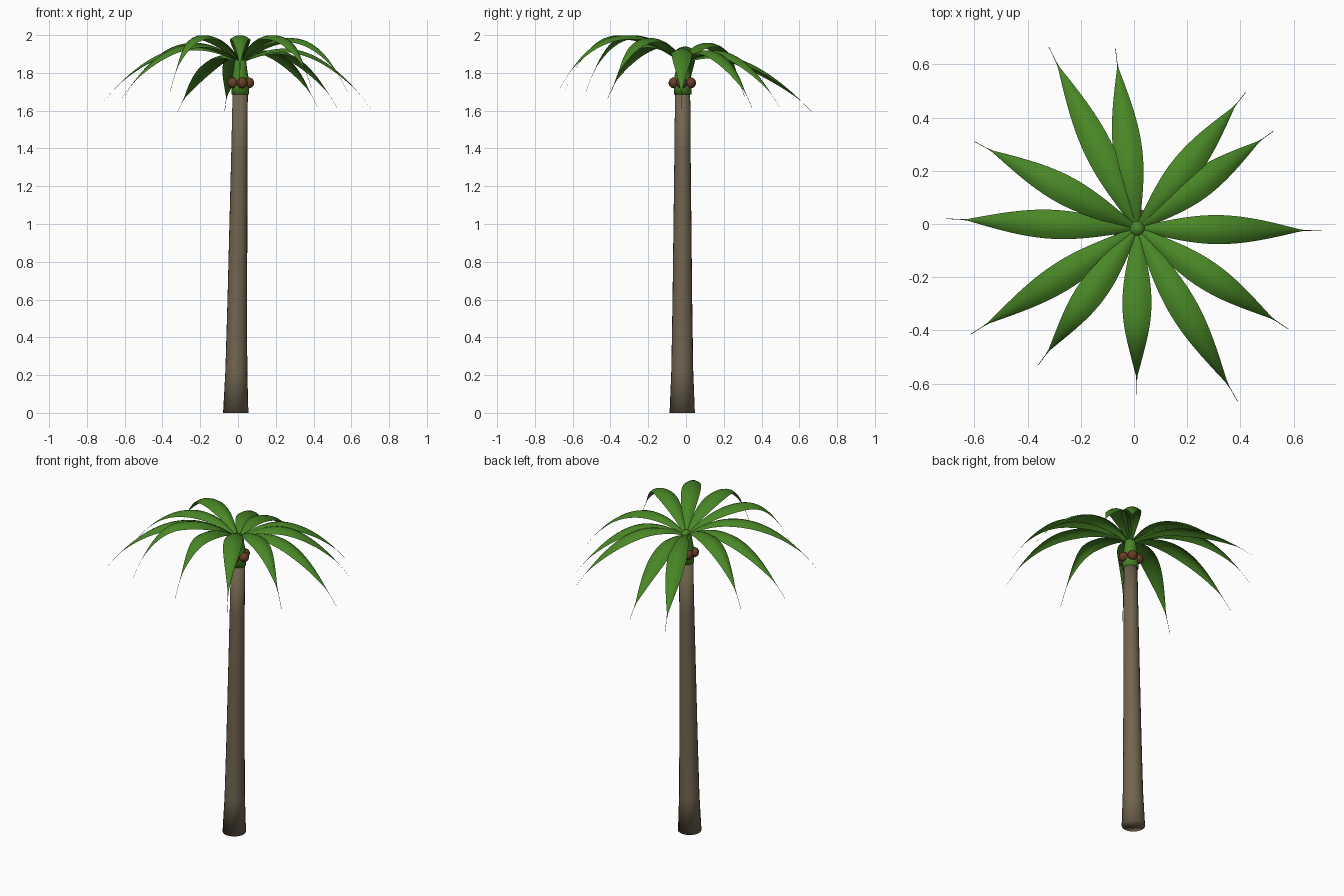
import bpy, bmesh, math
from mathutils import Vector

cube = bpy.data.objects.get("Cube")
if cube:
    bpy.data.objects.remove(cube, do_unlink=True)

CROWN = Vector((0.012, -0.018, 0))


def material(name, rgb):
    m = bpy.data.materials.new(name)
    m.use_nodes = True
    m.diffuse_color = (*rgb, 1)
    m.node_tree.nodes["Principled BSDF"].inputs["Base Color"].default_value = (*rgb, 1)
    return m


bark = material("bark_brown", (0.17, 0.13, 0.08))
leaf = material("leaf_green", (0.066, 0.24, 0.019))
husk = material("husk_brown", (0.14, 0.048, 0.022))


def finish(name, bm, mat):
    me = bpy.data.meshes.new(name)
    for f in bm.faces:
        f.smooth = True
    bm.to_mesh(me)
    bm.free()
    me.materials.append(mat)
    ob = bpy.data.objects.new(name, me)
    bpy.context.collection.objects.link(ob)


def skin(bm, rows, closed):
    """Join rows of points with quads."""
    rows = [[bm.verts.new(p) for p in row] for row in rows]
    n = len(rows[0])
    for a, b in zip(rows, rows[1:]):
        for i in range(n if closed else n - 1):
            j = (i + 1) % n
            bm.faces.new((a[i], a[j], b[j], b[i]))
    return rows


def lathe(name, rings, mat, sides=20):
    """Closed tube through rings of (centre, radius)."""
    bm = bmesh.new()
    rows = skin(bm, [[c + Vector((r * math.cos(a), r * math.sin(a), 0))
                      for a in (math.tau * k / sides for k in range(sides))]
                     for c, r in rings], True)
    bm.faces.new(rows[0][::-1])
    bm.faces.new(rows[-1])
    finish(name, bm, mat)


# Slightly leaning trunk with a flared foot
foot = Vector((-0.012, -0.02, 0))
lean = Vector((0.024, 0.002, 1.72))
profile = [(0, 0.067), (0.13, 0.058), (0.35, 0.052), (0.6, 0.047), (0.8, 0.043), (1, 0.04)]
lathe("trunk", [(foot + lean * t, r) for t, r in profile], bark)

# Green crown shaft ending in a rounded bud
shaft = [(1.685, 0.046), (1.73, 0.047), (1.78, 0.043), (1.82, 0.036),
         (1.85, 0.033), (1.872, 0.026), (1.884, 0.009)]
lathe("crown_shaft", [(CROWN + Vector((0, 0, z)), r) for z, r in shaft], leaf)

# Ring of five nuts
for k in range(5):
    a = math.radians(-6 + 72 * k)
    bm = bmesh.new()
    bmesh.ops.create_uvsphere(bm, u_segments=14, v_segments=9, radius=0.029)
    bmesh.ops.translate(bm, verts=bm.verts,
                        vec=CROWN + Vector((0.046 * math.cos(a), 0.046 * math.sin(a), 1.747)))
    finish(f"nut_{k + 1}", bm, husk)


def frond(name, tip_x, tip_y, tip_z, peak):
    """Arched leaf blade that rises to a peak, then droops to a thin point."""
    out = Vector((tip_x, tip_y, 0)) - CROWN
    reach = out.length
    out.normalize()
    side = Vector((-out.y, out.x, 0))
    base = 1.852
    crest = 0.18 + 1.4 * (peak - 1.89)
    power = 1.75 + 5 * (peak - 1.89)

    def height(r):
        if r < crest:
            return peak - (peak - base) * (1 - r / crest) ** 2
        return peak - (peak - tip_z) * ((r - crest) / (reach - crest)) ** power

    steps, rows = 26, []
    for i in range(steps + 1):
        r = 0.012 + (reach - 0.012) * i / steps
        slope = (height(r) - height(r - 0.004)) / 0.004
        up = (Vector((0, 0, 1)) - out * slope).normalized()
        s = min(1, r / (0.9 * reach))
        w = 0.053 * math.sin(math.pi * s) + 0.008 * (1 - s) ** 4 + 0.0011
        mid = CROWN + out * r + Vector((0, 0, height(r)))
        rows.append([mid + side * w * v - up * 0.4 * w * v * v
                     for v in (1, 0.6, 0.2, -0.2, -0.6, -1)])
    bm = bmesh.new()
    skin(bm, rows, False)
    finish(name, bm, leaf)


# Fronds: tip position and height of the arch
fronds = [
    (-0.32, 0.665, 1.595, 1.895), (-0.07, 0.66, 1.60, 1.895),
    (0.42, 0.495, 1.62, 1.92), (0.525, 0.35, 1.615, 1.92),
    (0.705, -0.025, 1.61, 1.93), (0.58, -0.395, 1.70, 1.985),
    (0.39, -0.667, 1.72, 2.0), (0.01, -0.64, 1.71, 2.0),
    (-0.36, -0.53, 1.70, 2.0), (-0.615, -0.415, 1.665, 1.955),
    (-0.706, 0.02, 1.655, 1.94), (-0.60, 0.31, 1.675, 1.96),
]
for k, spec in enumerate(fronds):
    frond(f"frond_{k + 1}", *spec)
